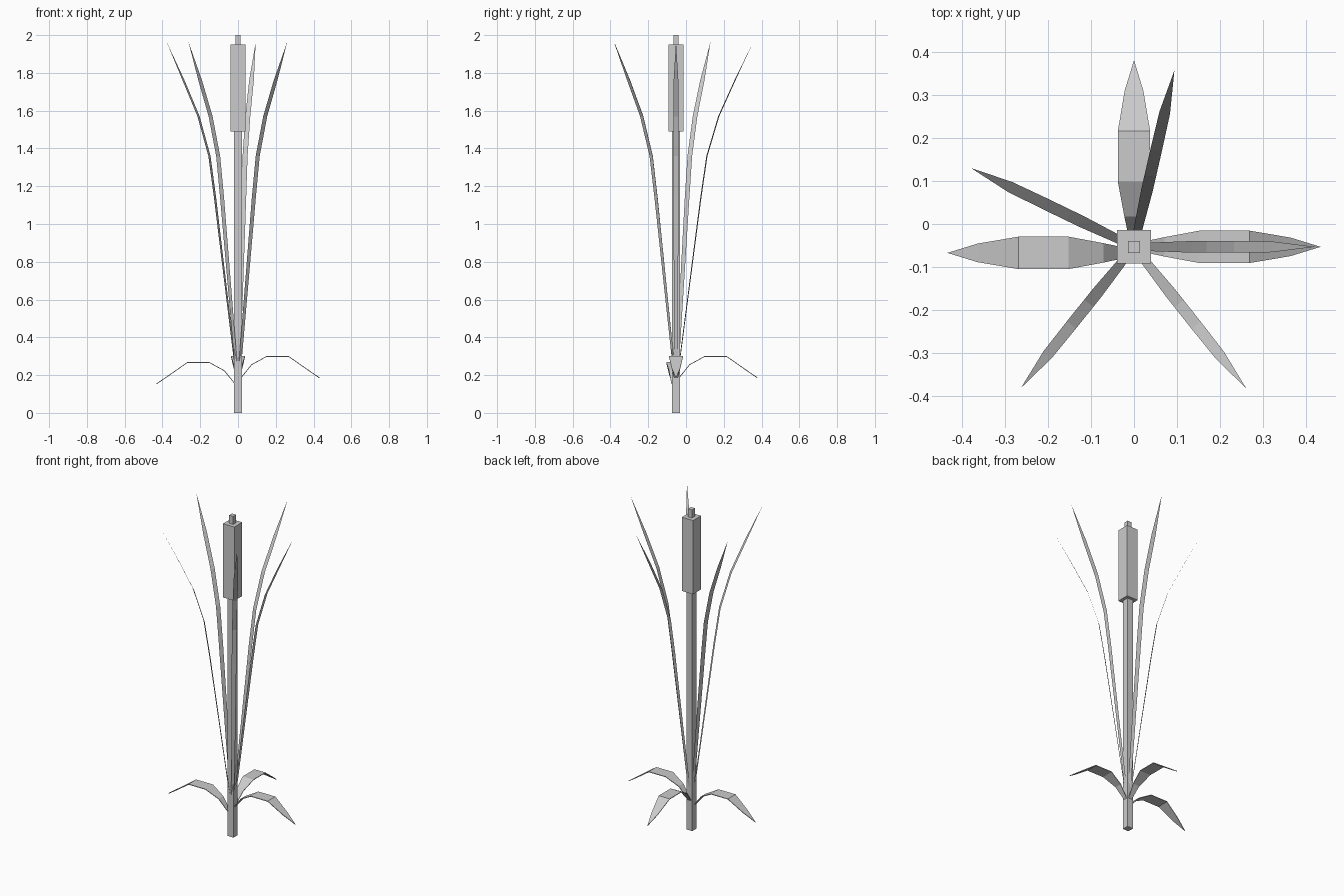
import bpy, bmesh, math
from mathutils import Vector

if "Cube" in bpy.data.objects:
    bpy.data.objects.remove(bpy.data.objects["Cube"])

CX, CY = 0.0, -0.053


def box(name, width, z0, z1):
    bpy.ops.mesh.primitive_cube_add(size=1, location=(CX, CY, (z0 + z1) / 2))
    ob = bpy.context.object
    ob.name = name
    ob.scale = (width, width, z1 - z0)
    return ob


def leaf(name, profile, degrees, offset=(0, 0, 0), thickness=0):
    """Ribbon from (radius, height, width) stations, pointed where width is 0."""
    a = math.radians(degrees)
    out = Vector((math.cos(a), math.sin(a), 0))
    side = Vector((-math.sin(a), math.cos(a), 0))
    origin = Vector((CX, CY, 0)) + Vector(offset)
    bm = bmesh.new()
    rows = []
    for r, z, w in profile:
        c = origin + out * r + Vector((0, 0, z))
        if w == 0:
            rows.append([bm.verts.new(c)])
        else:
            rows.append([bm.verts.new(c - side * w / 2), bm.verts.new(c + side * w / 2)])
    for low, high in zip(rows, rows[1:]):
        bm.faces.new([low[0]] + high + [low[1]] if len(high) == 1
                     else [low[0], high[0], high[1], low[1]])
    bmesh.ops.reverse_faces(bm, faces=bm.faces[:])
    bm.normal_update()
    mesh = bpy.data.meshes.new(name)
    bm.to_mesh(mesh)
    bm.free()
    ob = bpy.data.objects.new(name, mesh)
    bpy.context.collection.objects.link(ob)
    if thickness:
        mod = ob.modifiers.new("thickness", 'SOLIDIFY')
        mod.thickness = thickness
        mod.offset = 0
    return ob


# Square stem, seed head and top spike
box("stem", 0.04, 0, 1.49)
box("seed_head", 0.078, 1.49, 1.95)
box("top_spike", 0.028, 1.95, 2.0)

# Tall narrow blades around the stem
tall = [(0.015, 0.24, 0.018), (0.135, 1.14, 0.027), (0.168, 1.36, 0.027),
        (0.232, 1.57, 0.027), (0.32, 1.76, 0.025), (0.42, 1.965, 0)]
for i in range(5):
    leaf(f"tall_blade_{i + 1}", tall, 77.1 * i)

# Short drooping leaves near the base
short = [(0.018, 0.188, 0.022), (0.072, 0.255, 0.045), (0.152, 0.299, 0.075),
         (0.268, 0.299, 0.075), (0.362, 0.233, 0.043), (0.432, 0.185, 0)]
leaf("short_leaf_right", short, 0, thickness=0.004)
leaf("short_leaf_back", short, 90, thickness=0.004)
leaf("short_leaf_left", short, 180, (0, -0.014, -0.032), thickness=0.004)
